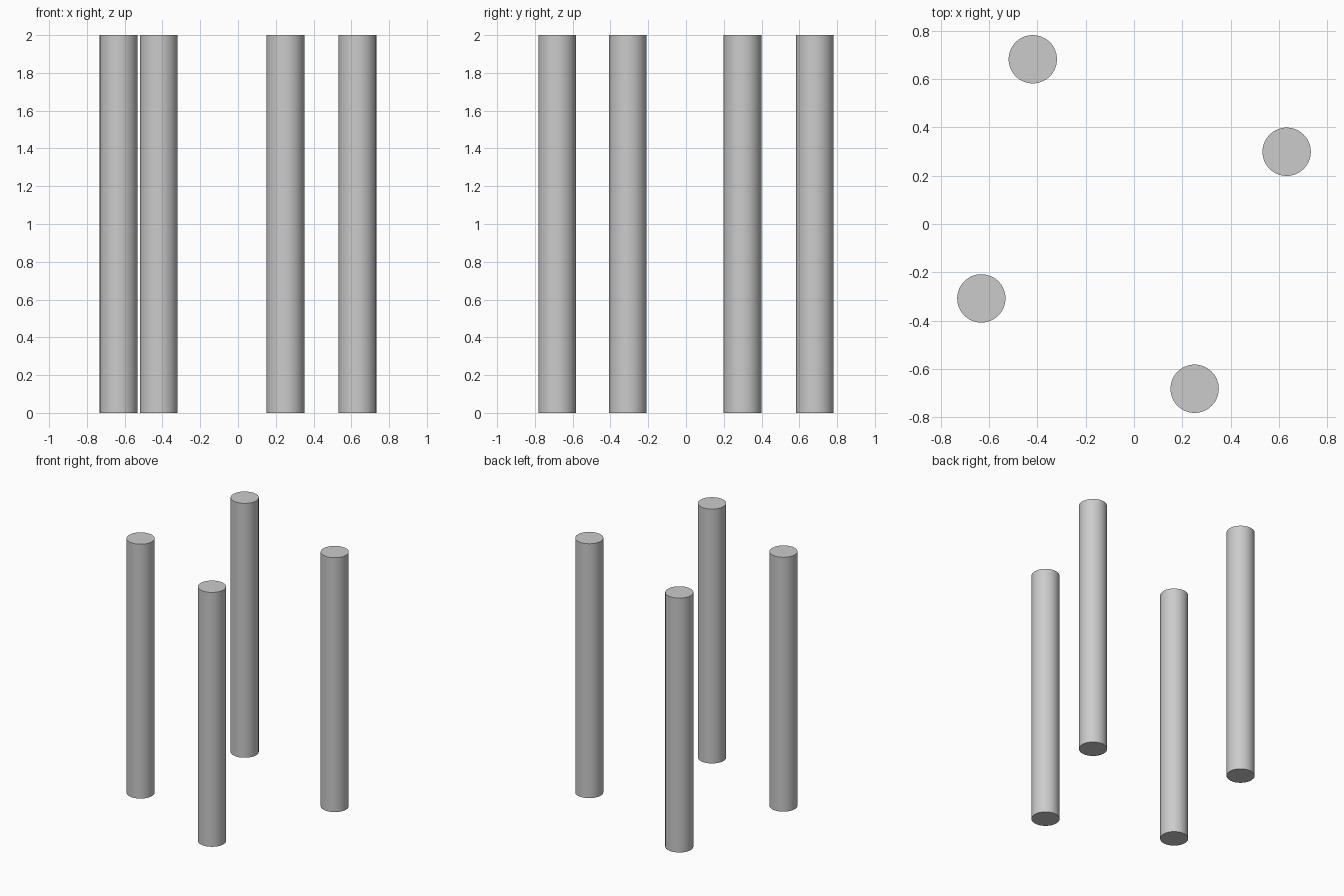
import bpy
import math

if "Cube" in bpy.data.objects:
    bpy.data.objects.remove(bpy.data.objects["Cube"])

RADIUS = 0.1
HEIGHT = 2.0


def add_post(name, x, y):
    bpy.ops.mesh.primitive_cylinder_add(
        vertices=64, radius=RADIUS, depth=HEIGHT, location=(x, y, HEIGHT / 2))
    post = bpy.context.object
    post.name = name
    bpy.ops.object.shade_smooth_by_angle(angle=math.radians(30))


# Four free-standing round posts
posts = {
    "front_post": (0.251, -0.682),
    "right_post": (0.632, 0.299),
    "back_post": (-0.419, 0.682),
    "left_post": (-0.632, -0.308),
}
for name, (x, y) in posts.items():
    add_post(name, x, y)
